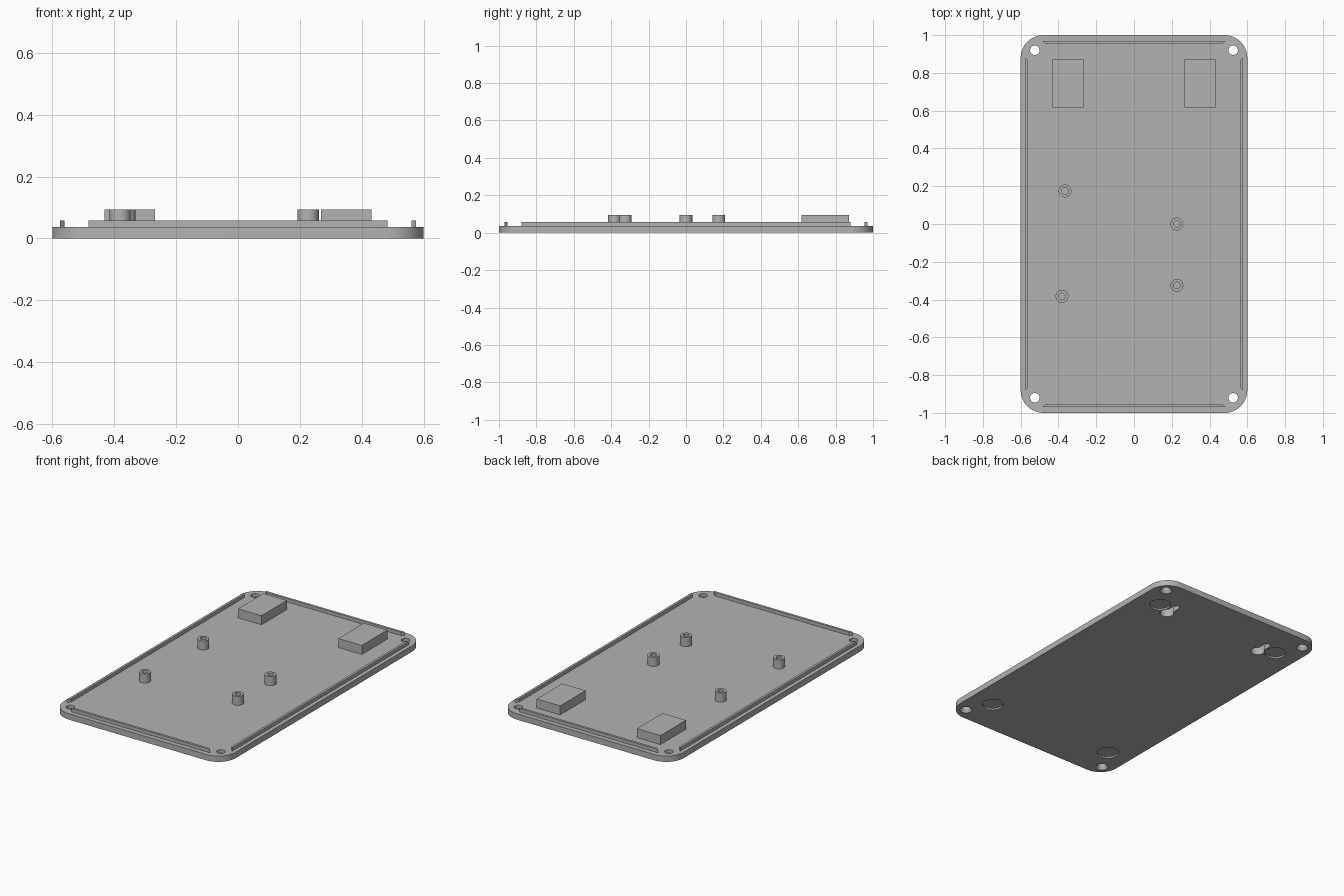
import bpy, bmesh, math

if "Cube" in bpy.data.objects:
    bpy.data.objects.remove(bpy.data.objects["Cube"], do_unlink=True)

grey = bpy.data.materials.new("light grey plastic")
grey.use_nodes = True
GREY = (0.45, 0.45, 0.45, 1)
grey.diffuse_color = GREY
grey.node_tree.nodes["Principled BSDF"].inputs["Base Color"].default_value = GREY

PLATE_TOP, RIB_TOP, BOSS_TOP = 0.037, 0.058, 0.094


def loft(name, bottom, top, z0, z1):
    """Closed solid between two outlines with equal point counts."""
    bm = bmesh.new()
    lo = [bm.verts.new((x, y, z0)) for x, y in bottom]
    hi = [bm.verts.new((x, y, z1)) for x, y in top]
    bm.faces.new(lo[::-1])
    bm.faces.new(hi)
    n = len(lo)
    for i in range(n):
        j = (i + 1) % n
        bm.faces.new((lo[i], lo[j], hi[j], hi[i]))
    bmesh.ops.recalc_face_normals(bm, faces=bm.faces)
    mesh = bpy.data.meshes.new(name)
    bm.to_mesh(mesh)
    bm.free()
    mesh.materials.append(grey)
    ob = bpy.data.objects.new(name, mesh)
    bpy.context.collection.objects.link(ob)
    return ob


def prism(name, outline, z0, z1):
    return loft(name, outline, outline, z0, z1)


def rounded(cx, cy, hx, hy, r, steps=12):
    """Rounded rectangle outline; a circle or slot when r reaches hx or hy."""
    pts = []
    for k, (sx, sy) in enumerate(((1, 1), (-1, 1), (-1, -1), (1, -1))):
        for i in range(steps + 1):
            a = math.radians(90 * (k + i / steps))
            p = (cx + sx * (hx - r) + r * math.cos(a),
                 cy + sy * (hy - r) + r * math.sin(a))
            if not pts or math.dist(p, pts[-1]) > 1e-5:
                pts.append(p)
    if math.dist(pts[0], pts[-1]) < 1e-5:
        pts.pop()
    return pts


def circle(cx, cy, r):
    return rounded(cx, cy, r, r, r, 8)


def slot(cx, y0, y1, r):
    return rounded(cx, (y0 + y1) / 2, r, (y1 - y0) / 2 + r, r, 8)


def activate(ob):
    bpy.ops.object.select_all(action="DESELECT")
    ob.select_set(True)
    bpy.context.view_layer.objects.active = ob


def cut(ob, cutters):
    activate(ob)
    for c in cutters:
        mod = ob.modifiers.new("cut", "BOOLEAN")
        mod.operation, mod.solver, mod.object = "DIFFERENCE", "EXACT", c
        bpy.ops.object.modifier_apply(modifier=mod.name)


def discard(cutters):
    for c in cutters:
        bpy.data.objects.remove(c, do_unlink=True)


parts = []

# Base plate with rounded corners
plate = prism("base_plate", rounded(0, 0, 0.6, 1.0, 0.12), 0, PLATE_TOP)
parts.append(plate)

# Countersunk corner holes and shallow foot recesses
cutters = []
for sx in (-1, 1):
    for sy in (-1, 1):
        hx, hy = 0.525 * sx, 0.92 * sy
        cutters += [
            prism("hole_cutter", circle(hx, hy, 0.025), -0.02, 0.06),
            loft("countersink_cutter", circle(hx, hy, 0.041),
                 circle(hx, hy, 0.024), -0.008, 0.02),
            prism("foot_cutter", circle(0.444 * sx, 0.77 * sy, 0.062), -0.02, 0.01),
        ]
cut(plate, cutters)
discard(cutters)

# Hollow mounting blocks over the keyhole slots
for side, sx in (("right", -1), ("left", 1)):
    cx = 0.35 * sx
    block = prism(side + "_mounting_block",
                  rounded(cx, 0.744, 0.082, 0.127, 0.0, 1), PLATE_TOP, BOSS_TOP)
    keyhole = [
        prism("entry_cutter", circle(cx, 0.72, 0.041), -0.02, 0.076),
        prism("neck_cutter", slot(cx, 0.72, 0.805, 0.02), -0.02, 0.0755),
        prism("cavity_cutter", slot(cx, 0.72, 0.805, 0.0415), 0.03, 0.0765),
    ]
    cut(plate, keyhole)
    cut(block, keyhole)
    discard(keyhole)
    parts.append(block)

# Locating ribs along the four edges, with mitred ends
T = 0.015
for s, end, side in ((-1, "front", "right"), (1, "back", "left")):
    out, inn = 0.97 * s, (0.97 - T) * s
    parts.append(prism(end + "_rib", [(-0.483, out), (0.483, out),
                                      (0.483 - T, inn), (-0.483 + T, inn)],
                       PLATE_TOP, RIB_TOP))
    out, inn = 0.575 * s, (0.575 - T) * s
    parts.append(prism(side + "_rib", [(out, -0.88), (out, 0.88),
                                       (inn, 0.88 - T), (inn, -0.88 + T)],
                       PLATE_TOP, RIB_TOP))

# Hollow screw standoffs
for i, (x, y) in enumerate(((-0.365, 0.175), (0.227, 0.0),
                            (0.227, -0.325), (-0.381, -0.383)), 1):
    post = prism(f"standoff_{i}", circle(x, y, 0.034), PLATE_TOP, BOSS_TOP)
    bore = [prism("bore_cutter", circle(x, y, 0.0175), PLATE_TOP - 0.02, BOSS_TOP + 0.02)]
    cut(post, bore)
    discard(bore)
    parts.append(post)

# Smooth curved walls, keep crisp edges
for ob in parts:
    activate(ob)
    bpy.ops.object.shade_smooth_by_angle(angle=math.radians(30))
